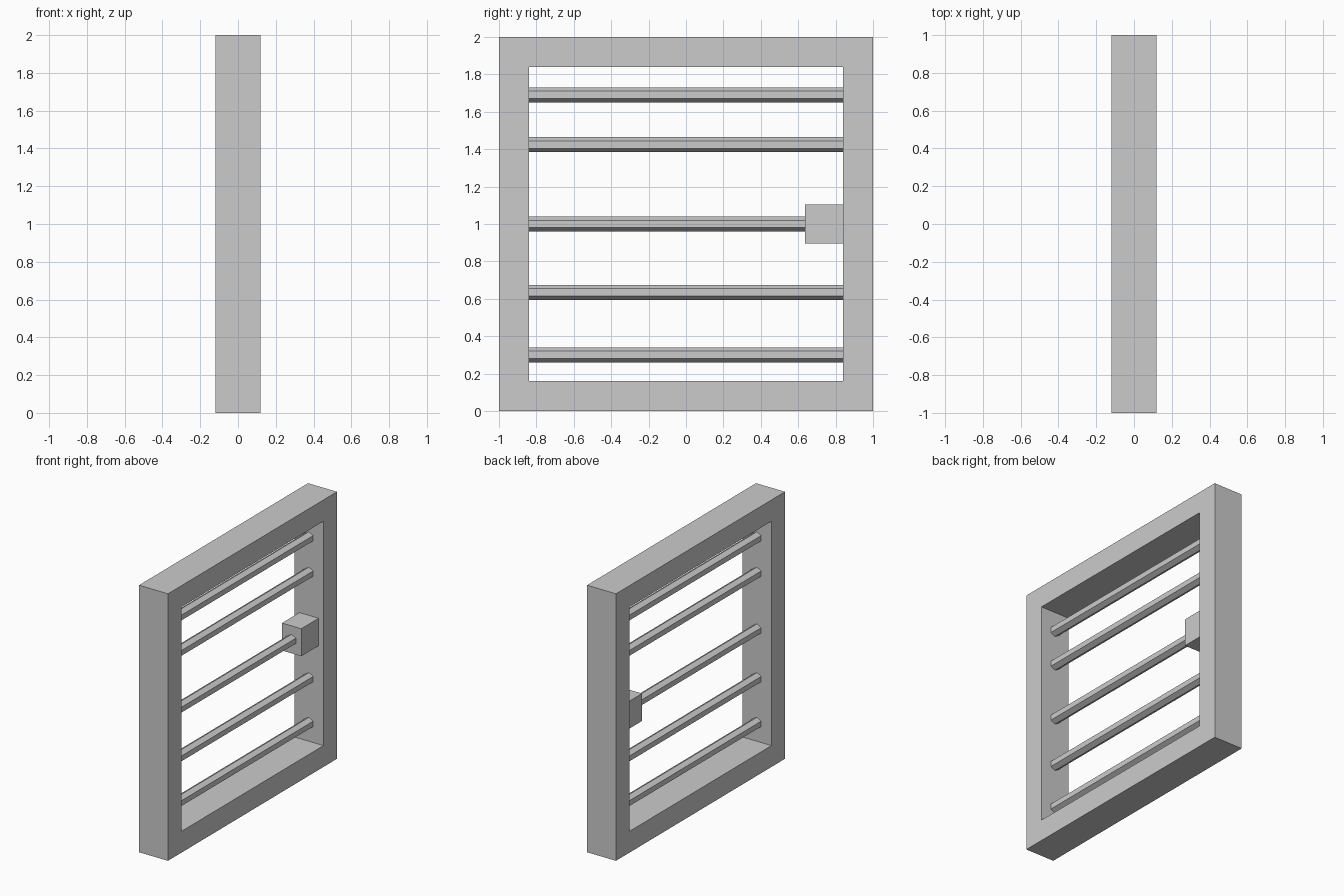
import bpy, bmesh, math
from mathutils import Matrix

if "Cube" in bpy.data.objects:
    bpy.data.objects.remove(bpy.data.objects["Cube"])

DEPTH, OUTER, INNER = 0.24, 1.0, 0.84
BAR_RADIUS = 0.04


def make_object(name, bm):
    bmesh.ops.recalc_face_normals(bm, faces=bm.faces)
    mesh = bpy.data.meshes.new(name)
    bm.to_mesh(mesh)
    bm.free()
    obj = bpy.data.objects.new(name, mesh)
    bpy.context.collection.objects.link(obj)
    return obj


# Square frame: four mitred sides extruded from one ring of quads
bm = bmesh.new()
corners = [(-1, -1), (1, -1), (1, 1), (-1, 1)]
outer, inner = [[bm.verts.new((-DEPTH / 2, y * r, 1 + z * r)) for y, z in corners]
                for r in (OUTER, INNER)]
ring = []
for i in range(4):
    j = (i + 1) % 4
    ring.append(bm.faces.new((outer[i], outer[j], inner[j], inner[i])))
grown = bmesh.ops.extrude_face_region(bm, geom=ring, use_keep_orig=True)
moved = [g for g in grown["geom"] if isinstance(g, bmesh.types.BMVert)]
bmesh.ops.translate(bm, verts=moved, vec=(DEPTH, 0, 0))
make_object("frame", bm)

# Hexagonal bars spanning the opening, one corner pointing up
for n, z in enumerate((0.30, 0.635, 1.0, 1.425, 1.69), 1):
    bm = bmesh.new()
    bmesh.ops.create_cone(bm, cap_ends=True, segments=6, radius1=BAR_RADIUS,
                          radius2=BAR_RADIUS, depth=2 * INNER,
                          matrix=Matrix.Rotation(math.pi / 2, 4, 'X'))
    # Put the cross-section corners at top and bottom
    top = max(v.co.z for v in bm.verts)
    if top < BAR_RADIUS * 0.95:
        bmesh.ops.rotate(bm, verts=bm.verts, cent=(0, 0, 0),
                         matrix=Matrix.Rotation(math.pi / 6, 3, 'Y'))
    make_object(f"bar_{n}", bm).location.z = z

# Lock block at the end of the middle bar
bm = bmesh.new()
bmesh.ops.create_cube(bm, size=1.0)
bmesh.ops.scale(bm, verts=bm.verts, vec=(0.16, 0.206, 0.206))
make_object("lock_block", bm).location = (0, 0.738, 1.0)
